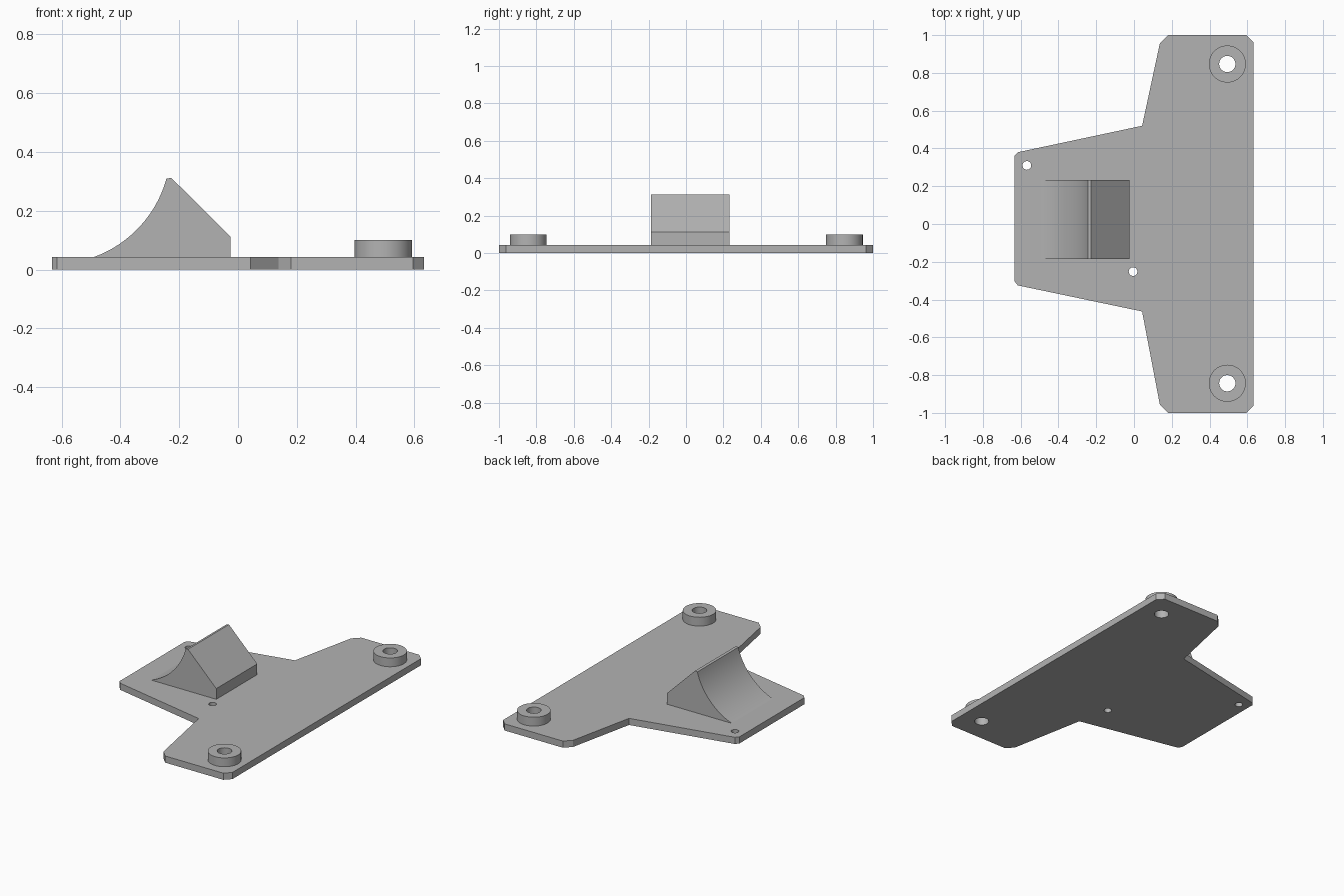
import bpy
import bmesh
from math import pi, cos, sin, radians

cube = bpy.data.objects.get("Cube")
if cube:
    bpy.data.objects.remove(cube, do_unlink=True)

PLATE_TOP = 0.043
BOSS_TOP = 0.1

grey = bpy.data.materials.new("plain_grey")
grey.use_nodes = True
colour = (0.45, 0.45, 0.45, 1)
grey.diffuse_color = colour
grey.node_tree.nodes["Principled BSDF"].inputs["Base Color"].default_value = colour


def arc(cx, cy, r, start=0, end=2 * pi, n=48, closed=True):
    steps = n if closed else n - 1
    return [(cx + r * cos(start + (end - start) * i / steps),
             cy + r * sin(start + (end - start) * i / steps)) for i in range(n)]


def extruded(name, loops, depth, location, rotation=(0, 0, 0)):
    """Solid from an outline and its hole loops, centred on its depth."""
    curve = bpy.data.curves.new(name, 'CURVE')
    curve.dimensions = '2D'
    curve.fill_mode = 'BOTH'
    curve.extrude = depth / 2
    for loop in loops:
        spline = curve.splines.new('POLY')
        spline.points.add(len(loop) - 1)
        for point, (x, y) in zip(spline.points, loop):
            point.co = (x, y, 0, 1)
        spline.use_cyclic_u = True
    obj = bpy.data.objects.new(name, curve)
    obj.location = location
    obj.rotation_euler = rotation
    bpy.context.collection.objects.link(obj)
    bpy.ops.object.select_all(action='DESELECT')
    obj.select_set(True)
    bpy.context.view_layer.objects.active = obj
    bpy.ops.object.convert(target='MESH')
    obj = bpy.context.object
    # Weld caps to walls and face everything outward
    bm = bmesh.new()
    bm.from_mesh(obj.data)
    bmesh.ops.remove_doubles(bm, verts=bm.verts, dist=0.0001)
    bmesh.ops.recalc_face_normals(bm, faces=bm.faces)
    bm.to_mesh(obj.data)
    bm.free()
    obj.data.materials.clear()
    obj.data.materials.append(grey)
    bpy.ops.object.shade_smooth_by_angle(angle=radians(30))
    return obj


# Base plate: T-shaped outline with clipped corners and four through holes
outline = [
    (0.18, 1), (0.595, 1), (0.633, 0.962), (0.633, -0.962), (0.595, -1),
    (0.18, -1), (0.137, -0.957), (0.043, -0.463), (-0.615, -0.325),
    (-0.633, -0.303), (-0.633, 0.36), (-0.615, 0.38), (0.043, 0.52), (0.137, 0.957),
]
boss_spots = {"left": (0.494, 0.847), "right": (0.494, -0.843)}
bolt_holes = [arc(x, y, 0.043) for x, y in boss_spots.values()]
pin_holes = [arc(x, y, 0.023, n=24) for x, y in ((-0.567, 0.31), (-0.005, -0.252))]
extruded("base_plate", [outline] + bolt_holes + pin_holes, PLATE_TOP,
         (0, 0, PLATE_TOP / 2))

# Ring bosses around the bolt holes
for side, (x, y) in boss_spots.items():
    extruded("ring_boss_" + side, [arc(0, 0, 0.098), arc(0, 0, 0.043)],
             BOSS_TOP - PLATE_TOP, (x, y, (BOSS_TOP + PLATE_TOP) / 2))

# Wedge with a hollow curved face and a straight sloping face
hollow = arc(-0.625, 0.415, 0.396, radians(-70), radians(-15.5), 24, closed=False)
wedge = [(-0.49, PLATE_TOP)] + hollow[1:] + [
    (-0.227, 0.312), (-0.025, 0.112), (-0.025, PLATE_TOP)]
extruded("curved_wedge", [wedge], 0.418, (0, 0.023, 0), (pi / 2, 0, 0))
